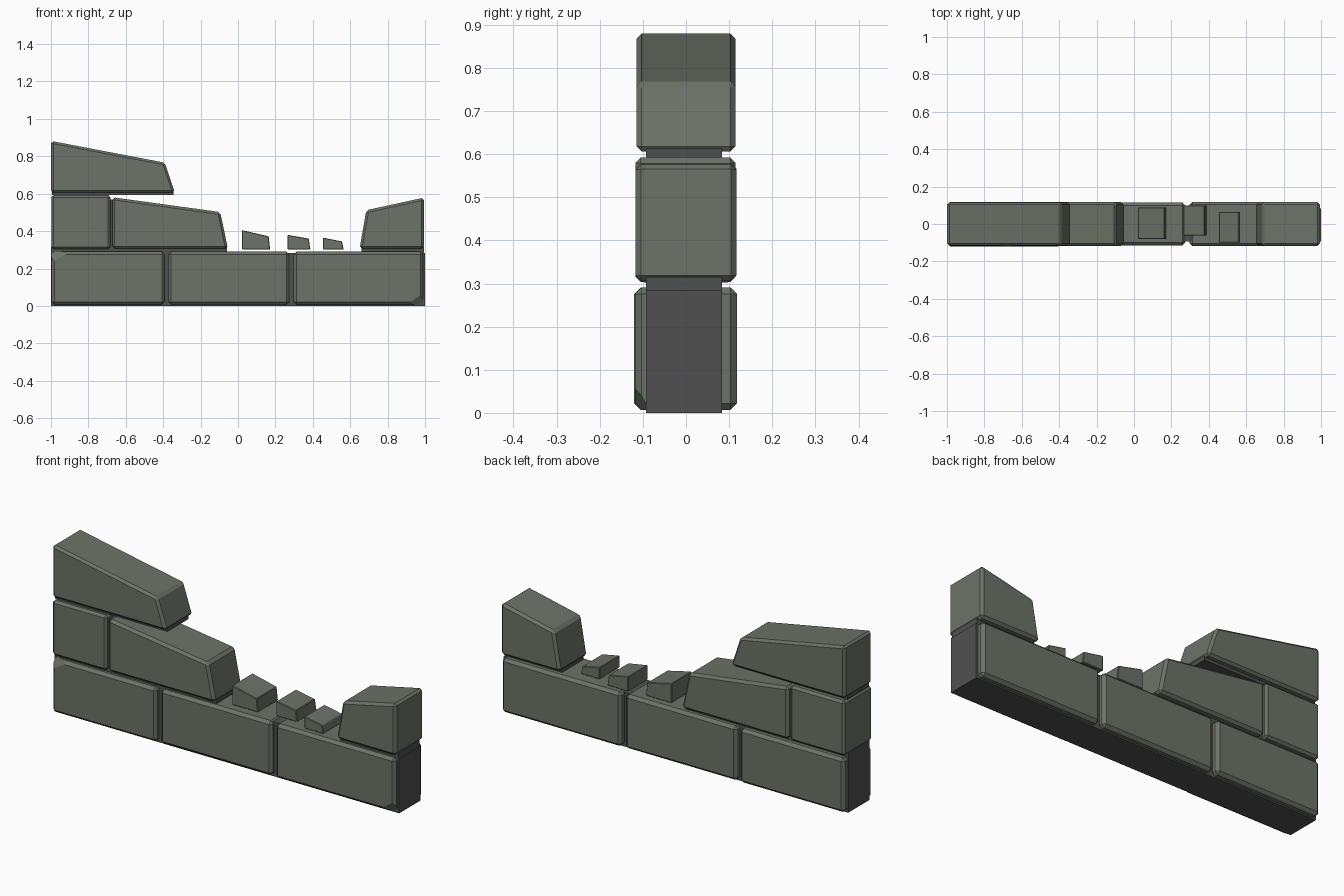
import bpy, bmesh
from mathutils import Vector

if "Cube" in bpy.data.objects:
    bpy.data.objects.remove(bpy.data.objects["Cube"])


def material(name, rgb):
    m = bpy.data.materials.new(name)
    m.diffuse_color = (*rgb, 1)
    m.use_nodes = True
    m.node_tree.nodes["Principled BSDF"].inputs["Base Color"].default_value = m.diffuse_color
    return m


STONE = material("grey green stone", (0.150, 0.170, 0.138))
MORTAR = material("dark grey mortar", (0.083, 0.081, 0.083))


def prism(name, profile, y0, y1, mat, bevel=0.0, cut=None):
    """Extrude an x-z profile along y, chamfer it, optionally slice off a corner."""
    bm = bmesh.new()
    face = bm.faces.new([bm.verts.new((x, y0, z)) for x, z in profile])
    ext = bmesh.ops.extrude_face_region(bm, geom=[face])
    moved = [g for g in ext["geom"] if isinstance(g, bmesh.types.BMVert)]
    bmesh.ops.translate(bm, verts=moved, vec=(0, y1 - y0, 0))
    bmesh.ops.recalc_face_normals(bm, faces=bm.faces)
    if bevel:
        bmesh.ops.bevel(bm, geom=bm.edges[:], offset=bevel, segments=1,
                        profile=0.5, affect='EDGES')
    if cut:
        a, b, c = (Vector(p) for p in cut)
        normal = (b - a).cross(c - a).normalized()
        centre = sum((v.co for v in bm.verts), Vector()) / len(bm.verts)
        if normal.dot(centre - a) > 0:
            normal.negate()
        bmesh.ops.bisect_plane(bm, geom=bm.verts[:] + bm.edges[:] + bm.faces[:],
                               plane_co=a, plane_no=normal, clear_outer=True)
        bmesh.ops.holes_fill(bm, edges=[e for e in bm.edges if e.is_boundary])
    bmesh.ops.recalc_face_normals(bm, faces=bm.faces)
    mesh = bpy.data.meshes.new(name)
    bm.to_mesh(mesh)
    bm.free()
    mesh.materials.append(mat)
    obj = bpy.data.objects.new(name, mesh)
    bpy.context.collection.objects.link(obj)
    return obj


def box(x0, x1, z0, z1):
    return [(x0, z0), (x1, z0), (x1, z1), (x0, z1)]


# Mortar core, beds between courses and the upright joint
for name, shape in (
    ("mortar_core", box(-1.0, 1.0, 0.0, 0.284)),
    ("mortar_bed_left", box(-1.0, -0.06, 0.28, 0.315)),
    ("mortar_bed_right", box(0.66, 0.995, 0.28, 0.315)),
    ("mortar_joint", box(-0.72, -0.64, 0.31, 0.57)),
    ("mortar_bed_top", box(-0.995, -0.345, 0.592, 0.615)),
):
    prism(name, shape, -0.093, 0.084, MORTAR)

# Bottom course; the two outer stones have a chipped front corner
prism("base_stone_left", box(-0.997, -0.392, 0.007, 0.291), -0.12, 0.118, STONE, 0.015,
      cut=((-0.99, -0.12, 0.235), (-0.91, -0.12, 0.283), (-1.0, -0.085, 0.29)))
prism("base_stone_middle", box(-0.372, 0.274, 0.007, 0.291), -0.115, 0.115, STONE, 0.015)
prism("base_stone_right", box(0.298, 0.99, 0.007, 0.291), -0.118, 0.118, STONE, 0.015,
      cut=((0.91, -0.118, 0.012), (0.98, -0.118, 0.06), (0.99, -0.085, 0.007)))

# Second course
prism("second_stone_left", box(-0.998, -0.682, 0.304, 0.592), -0.117, 0.115, STONE, 0.012)
prism("second_stone_sloped", [(-0.672, 0.306), (-0.054, 0.306), (-0.095, 0.502), (-0.672, 0.581)],
      -0.117, 0.117, STONE, 0.013)
prism("second_stone_right", [(0.65, 0.306), (0.994, 0.306), (0.994, 0.579), (0.686, 0.512)],
      -0.117, 0.117, STONE, 0.013)

# Top stone
prism("top_stone", [(-0.999, 0.606), (-0.338, 0.606), (-0.391, 0.766), (-0.999, 0.882)],
      -0.115, 0.115, STONE, 0.012)

# Broken fragments on the gap
for i, (shape, y0, y1) in enumerate((
    ([(0.022, 0.302), (0.172, 0.302), (0.164, 0.372), (0.022, 0.405)], -0.08, 0.088),
    ([(0.265, 0.302), (0.387, 0.302), (0.378, 0.360), (0.265, 0.380)], -0.062, 0.1),
    ([(0.455, 0.302), (0.565, 0.302), (0.556, 0.345), (0.455, 0.365)], -0.1, 0.065),
)):
    prism(f"fragment_{i + 1}", shape, y0, y1, STONE, 0.003)
